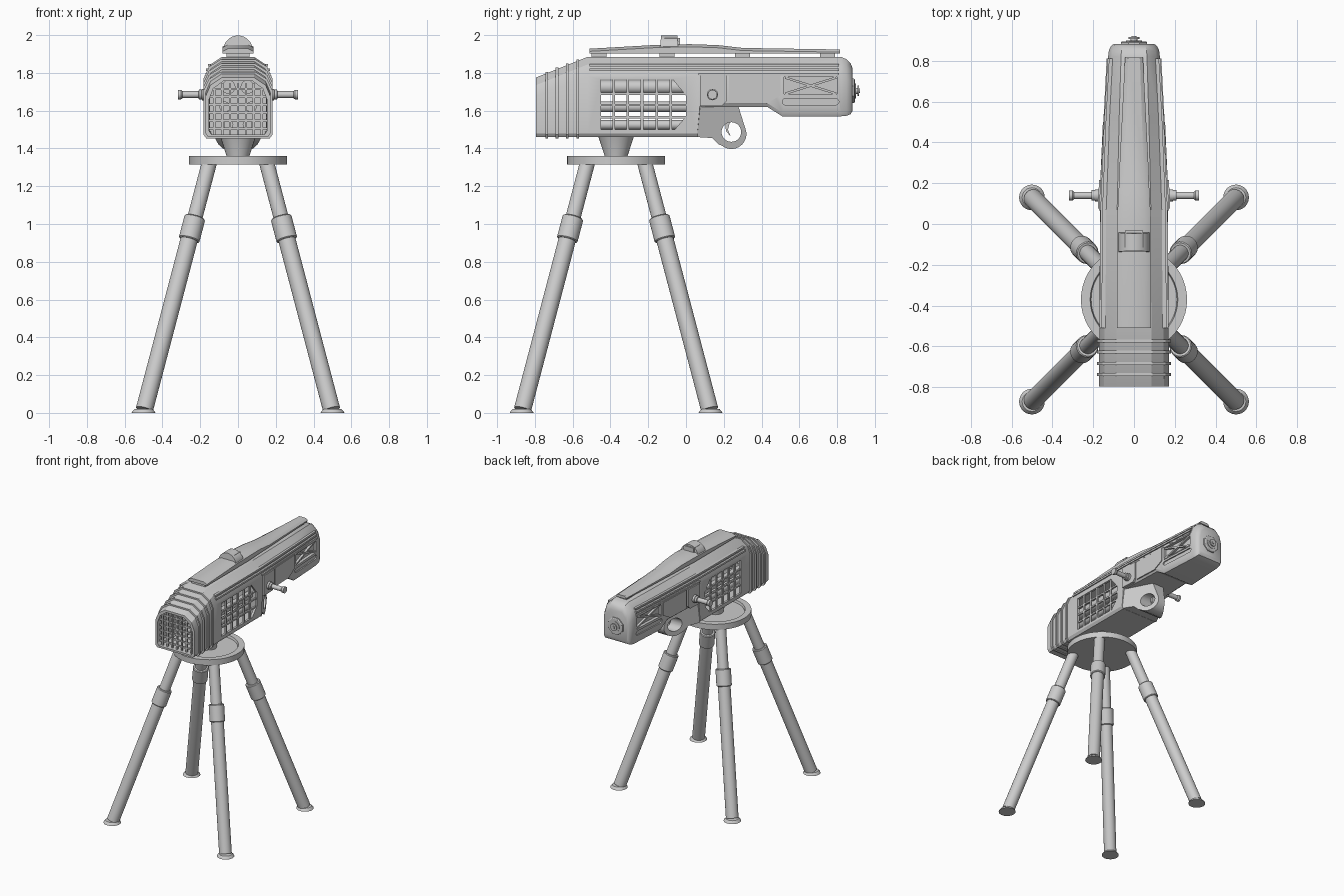
import bpy, bmesh
from math import sin, cos, pi, radians
from mathutils import Vector

if "Cube" in bpy.data.objects:
    bpy.data.objects.remove(bpy.data.objects["Cube"])


def finish(name, bm):
    bmesh.ops.recalc_face_normals(bm, faces=bm.faces[:])
    me = bpy.data.meshes.new(name)
    bm.to_mesh(me)
    bm.free()
    ob = bpy.data.objects.new(name, me)
    bpy.context.collection.objects.link(ob)
    return activate(ob)


def activate(ob):
    bpy.ops.object.select_all(action='DESELECT')
    ob.select_set(True)
    bpy.context.view_layer.objects.active = ob
    return ob


def loft(name, rings, loop=False):
    bm = bmesh.new()
    rs = [[bm.verts.new(p) for p in r] for r in rings]
    n = len(rs[0])
    for a, b in zip(rs, rs[1:] + ([rs[0]] if loop else [])):
        for i in range(n):
            bm.faces.new((a[i], a[(i + 1) % n], b[(i + 1) % n], b[i]))
    if not loop:
        bm.faces.new(rs[0])
        bm.faces.new(rs[-1])
    return finish(name, bm)


def box(name, lo, hi):
    (x0, y0, z0), (x1, y1, z1) = lo, hi
    return loft(name, [[(x0, y0, z), (x1, y0, z), (x1, y1, z), (x0, y1, z)] for z in (z0, z1)])


def rod(name, p0, p1, profile, seg=28):
    """Turned part along p0-p1; profile is (fraction, radius)."""
    p0, p1 = Vector(p0), Vector(p1)
    q = (p1 - p0).to_track_quat('Z', 'Y')
    return loft(name, [[p0.lerp(p1, t) + q @ Vector((r * cos(2 * pi * i / seg), r * sin(2 * pi * i / seg), 0))
                        for i in range(seg)] for t, r in profile])


def cut(ob, cutter):
    cutter.hide_render = True
    m = ob.modifiers.new("cut", 'BOOLEAN')
    m.object, m.operation, m.solver = cutter, 'DIFFERENCE', 'EXACT'
    activate(ob)
    bpy.ops.object.modifier_apply(modifier=m.name)
    bpy.data.objects.remove(cutter)


def lerp_table(t, y):
    for (a, u), (b, v) in zip(t, t[1:]):
        if y <= b:
            return u + (v - u) * (y - a) / (b - a)
    return t[-1][1]


def width(y):
    return lerp_table([(-0.82, .172), (.06, .166), (.51, .146), (.83, .127), (.9, .12)], y)


def top(y):
    return lerp_table([(-0.82, 1.765), (-0.52, 1.885), (.9, 1.885)], y)


def section(y, w, zb, zt):
    half = [(.92 * w, zb), (w, zb + .02), (w, zt - .1), (.85 * w, zt - .04), (.5 * w, zt)]
    return [(x, y, z) for x, z in half] + [(-x, y, z) for x, z in reversed(half)]


def panel(name, pts, d0, d1, s):
    """Plate in the side plane that follows the body taper."""
    return loft(name, [[(s * (width(y) + d), y, z) for y, z in pts] for d in (d0, d1)])


def bar(name, a, b, t, d0, d1, s):
    a, b = Vector(a), Vector(b)
    d = (b - a).normalized() * t / 2
    n = Vector((-d.y, d.x))
    return panel(name, [a + n, b + n, b - n, a - n], d0, d1, s)


def rect(y0, y1, z0, z1):
    return [(y0, z0), (y1, z0), (y1, z1), (y0, z1)]


# Main housing, hollowed at the front
body = loft("housing", [section(*s) for s in (
    (-.795, width(-.795), 1.46, top(-.795)), (-.52, width(-.52), 1.46, 1.885), (.06, .166, 1.46, 1.885),
    (.075, .165, 1.62, 1.885), (.43, width(.43), 1.62, 1.885), (.51, .146, 1.57, 1.885),
    (.82, .127, 1.57, 1.885), (.85, .123, 1.573, 1.872), (.872, .113, 1.582, 1.85), (.882, .10, 1.60, 1.825))])
cut(body, loft("cavity", [section(y, width(y) - .018, 1.475, top(y) - .018) for y in (-.82, -.52, .045)]))
window = [(-.45, 1.5), (-.06, 1.5), (0, 1.57), (0, 1.68), (-.07, 1.765), (-.45, 1.765)]
cut(body, loft("window_cut", [[(x, y, z) for y, z in window] for x in (-.3, .3)]))
slot = [(.66 + sx * .133 + .017 * cos(a), 1.647 + .017 * sin(a))
        for sx, a0 in ((1, -pi / 2), (-1, pi / 2)) for a in [a0 + pi * i / 6 for i in range(7)]]
for s in (1, -1):
    cut(body, panel("brace_cut", rect(.52, .8, 1.685, 1.78), -.02, .03, s))
    cut(body, panel("slot_cut", slot, -.01, .03, s))

# Ribs around the front shroud
for i, y in enumerate((-.745, -.69, -.635, -.58)):
    ring = lambda yy, g: section(yy, width(y) + g, 1.46 - g * .6, top(y) + g)
    loft(f"shroud_rib_{i}", [ring(y, .011), ring(y + .014, .011), ring(y + .014, -.008), ring(y, -.008)], True)

# Front grille
for i in range(7):
    x = -.126 + i * .042
    zt = 1.745 if abs(x) < .1 else 1.715
    box(f"grille_upright_{i}", (x - .006, -.772, 1.47), (x + .006, -.76, zt))
for i in range(6):
    z = 1.505 + i * .042
    w = .157 if z < 1.7 else .135
    box(f"grille_crossbar_{i}", (-w, -.77, z - .006), (w, -.758, z + .006))

# Inner tubes seen through the windows
for i, (z, r, x) in enumerate(((1.725, .036, .05), (1.62, .028, .07), (1.525, .025, .05))):
    for s in (1, -1):
        rod(f"inner_tube_{i}", (s * x, -.6, z), (s * x, .05, z), [(0, r), (1, r)])

for s in (1, -1):
    # Window lattice
    for y in (-.383, -.308, -.233, -.155, -.08):
        bar("window_upright", (y, 1.49), (y, 1.775), .014, -.016, -.003, s)
    for z in (1.69, 1.63, 1.565):
        bar("window_crossbar", (-.46, z), (.01, z), .012, -.017, -.004, s)
    # Long shoulder rails
    for k, z in enumerate((1.842, 1.818)):
        f = .885 + .055 * k
        loft("shoulder_rail", [[(s * (f * width(y) + dx), y, z + dz) for dx, dz in
                                ((-.014, -.008), (.009, -.008), (.009, .006), (-.014, .006))]
                               for y in (-.51, .06, .51, .81)])
    bar("side_ledge", (.065, 1.793), (.81, 1.793), .012, -.01, .006, s)
    # Middle plates
    panel("handle_plate", [(.075, 1.625), (.19, 1.625), (.215, 1.65), (.215, 1.785), (.075, 1.785)], -.01, .012, s)
    panel("middle_plate", [(.228, 1.635), (.42, 1.635), (.5, 1.68), (.5, 1.785), (.228, 1.785)], -.01, .006, s)
    # Cross brace
    bar("cross_brace", (.525, 1.69), (.795, 1.775), .012, -.025, -.002, s)
    bar("cross_brace", (.525, 1.775), (.795, 1.69), .012, -.025, -.003, s)
    for z in (1.683, 1.782):
        bar("brace_frame", (.52, z), (.8, z), .008, -.02, .004, s)
    # Side handle
    rod("side_handle", (s * .15, .14, 1.685), (s * .318, .14, 1.685),
        [(0, .03), (.24, .03), (.25, .026), (.34, .026), (.35, .018), (.85, .018), (.9, .025), (1, .025)])

# Lower bracket with a ring hole and trigger
pts = [(.062, 1.46), (.14, 1.455), (.175, 1.42)]
pts += [(.24 + .08 * cos(a), 1.477 + .08 * sin(a)) for a in [radians(230 + 14 * i) for i in range(11)]]
pts += [(.275, 1.63), (.062, 1.63)]
bw = lambda y: max(.03, .162 - .52 * (y - .062))
bracket = loft("lower_bracket", [[(s * bw(y), y, z) for y, z in pts] for s in (-1, 1)])
cut(bracket, rod("ring_cut", (-.3, .24, 1.487), (.3, .24, 1.487), [(0, .052), (1, .052)]))
loft("trigger", [[(x, y, z) for y, z in ((.205, 1.55), (.235, 1.55), (.222, 1.5), (.236, 1.465), (.212, 1.49))]
                 for x in (-.014, .014)])

# Top cover strip and its posts
loft("top_cover", [[(hw, y, 1.902), (hw, y, z - .014), (.65 * hw, y, z), (-.65 * hw, y, z),
                    (-hw, y, z - .014), (-hw, y, 1.902)] for y, hw, z in (
    (-.51, .083, 1.928), (-.16, .083, 1.948), (.02, .083, 1.952), (.17, .075, 1.947), (.3, .07, 1.932), (.815, .044, 1.924))])
for i, (y, h) in enumerate(((-.46, .06), (-.1, .06), (.3, .045), (.75, .03))):
    box(f"cover_post_{i}", (-h, y - .04, 1.875), (h, y + .04, 1.91))

# Sight hump
loft("sight_hump", [[(.078 * cos(a), y - .02 * sin(a) * (k - .5) * .6, 1.92 + .078 * sin(a))
                     for a in [pi * i / 14 for i in range(15)]] for k, y in ((0, -.138), (1, -.04))])
box("sight_block", (-.045, -.115, 1.93), (.045, -.033, 1.985))

# Rear cap and knob
cap = [(.07 * cos(pi * i / 4 + pi / 8), .07 * sin(pi * i / 4 + pi / 8)) for i in range(8)]
loft("rear_cap", [[(x * f, y, 1.705 + z * f) for x, z in cap] for y, f in ((.87, 1), (.89, 1), (.895, .9))])
rod("rear_knob", (0, .89, 1.705), (0, .922, 1.705),
    [(0, .04), (.3, .04), (.3, .016), (.55, .016), (.55, .028), (.8, .028), (.8, .012), (1, .012)])

# Stand: neck, round plate, four legs
C = Vector((0, -.37, 0))
rod("neck", C + Vector((0, 0, 1.34)), C + Vector((0, 0, 1.465)), [(0, .058), (.15, .06), (1, .095)], 32)
rod("round_plate", C + Vector((0, 0, 1.315)), C + Vector((0, 0, 1.36)),
    [(0, .26), (1, .26), (1, .215), (.6, .21)], 48)
for sx in (1, -1):
    for sy in (1, -1):
        at = lambda z: C + Vector((sx * (.5 - .263 * z), sy * (.5 - .263 * z), z))
        rod("leg_upper", at(.95), at(1.325), [(0, .04), (1, .04)])
        rod("leg_collar", at(.915), at(1.035), [(0, .051), (.04, .056), (.96, .056), (1, .051)])
        rod("leg_lower", at(.018), at(.95), [(0, .046), (1, .046)])
        rod("foot", at(0), at(0) + Vector((0, 0, .02)), [(0, .063), (.35, .06), (1, .048)])

for ob in list(bpy.context.scene.objects):
    activate(ob)
    bpy.ops.object.shade_smooth_by_angle(angle=radians(30))
